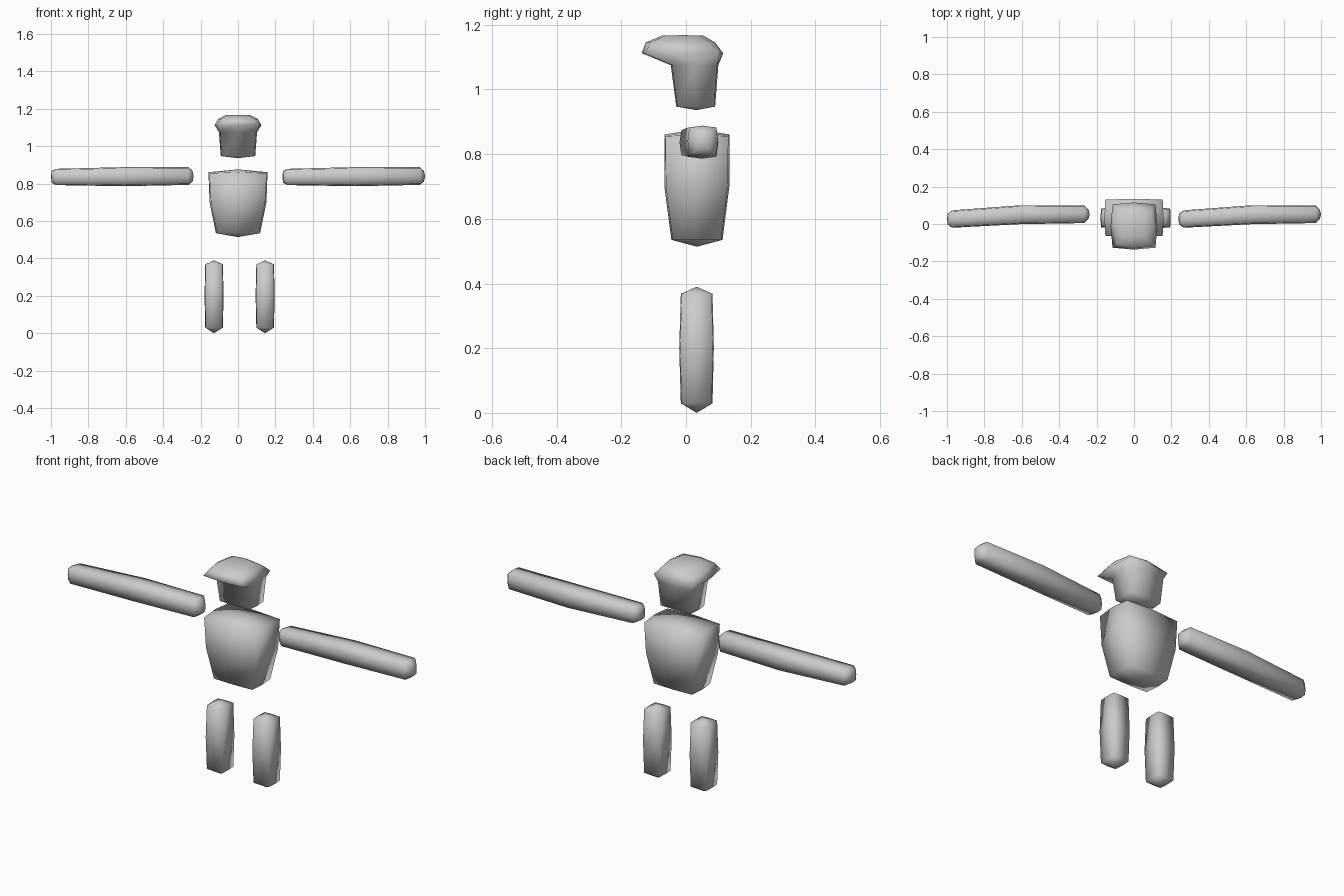
import bpy, bmesh
from mathutils import Matrix, Vector

if "Cube" in bpy.data.objects:
    bpy.data.objects.remove(bpy.data.objects["Cube"])

grey = bpy.data.materials.new("light grey")
grey.diffuse_color = (0.6, 0.6, 0.6, 1)
grey.use_nodes = True
grey.node_tree.nodes["Principled BSDF"].inputs["Base Color"].default_value = grey.diffuse_color

# Bulged square outline: corners alternate with edge midpoints
OUTLINE = [(-1, -1), (0, -1), (1, -1), (1, 0), (1, 1), (0, 1), (-1, 1), (-1, 0)]


def loft(name, rings, start, end, corner=0.95, turn=None, shift=(0, 0, 0)):
    """Skin rings (z, x0, x1, y0, y1[, corner, midpoint dz]); close with domed caps."""
    bm = bmesh.new()
    loops = []
    for z, x0, x1, y0, y1, *rest in rings:
        c = rest[0] if rest else corner
        dz = rest[1] if len(rest) > 1 else 0
        loop = []
        for u, v in OUTLINE:
            is_corner = u * v != 0
            k = c if is_corner else 1
            loop.append(bm.verts.new(((x0 + x1) / 2 + u * k * (x1 - x0) / 2,
                                      (y0 + y1) / 2 + v * k * (y1 - y0) / 2,
                                      z if is_corner else z + dz)))
        loops.append(loop)
    for a, b in zip(loops, loops[1:]):
        for i in range(8):
            j = (i + 1) % 8
            bm.faces.new((a[i], a[j], b[j], b[i]))
    # Four quads around a central point at each end
    for loop, tip in ((loops[0], start), (loops[-1], end)):
        t = bm.verts.new(tip)
        for i in (0, 2, 4, 6):
            bm.faces.new((t, loop[i - 1], loop[i], loop[(i + 1) % 8]))
    if turn:
        bmesh.ops.transform(bm, matrix=turn, verts=bm.verts)
    bmesh.ops.translate(bm, vec=Vector(shift), verts=bm.verts)
    bmesh.ops.recalc_face_normals(bm, faces=bm.faces)
    for f in bm.faces:
        f.smooth = True
    mesh = bpy.data.meshes.new(name)
    bm.to_mesh(mesh)
    bm.free()
    mesh.materials.append(grey)
    obj = bpy.data.objects.new(name, mesh)
    bpy.context.collection.objects.link(obj)
    return obj


# Legs: upright capsules, slightly thicker halfway up
for name, x in (("left_leg", -0.128), ("right_leg", 0.145)):
    loft(name, [(0.03, -0.047, 0.047, -0.016, 0.082),
                (0.20, -0.051, 0.051, -0.021, 0.086),
                (0.368, -0.047, 0.047, -0.016, 0.082)],
         (0, 0.033, 0.0), (0, 0.033, 0.39), shift=(x, 0, 0))

# Torso: tapers towards the hips
loft("torso", [(0.535, -0.118, 0.118, -0.045, 0.113),
               (0.70, -0.152, 0.152, -0.067, 0.134),
               (0.855, -0.158, 0.158, -0.067, 0.134, 0.97, 0.006)],
     (0, 0.034, 0.514), (0, 0.034, 0.876))

# Head: neck block, overhanging cap with a front peak, flattened crown
loft("head", [(0.947, -0.092, 0.092, -0.03, 0.09),
              (1.075, -0.102, 0.102, -0.047, 0.1),
              (1.112, -0.125, 0.125, -0.137, 0.115, 0.92),
              (1.145, -0.107, 0.107, -0.125, 0.09, 0.85),
              (1.166, -0.065, 0.065, -0.075, 0.055, 0.85)],
     (0, 0.032, 0.936), (0, -0.01, 1.168))

# Arms: lofted upwards, then laid along x (local z -> x, local x -> z)
lay = Matrix(((0, 0, 1, 0), (0, 1, 0, 0), (1, 0, 0, 0), (0, 0, 0, 1)))
for name, x in (("left_arm", -1.0), ("right_arm", 0.237)):
    loft(name, [(0.004, 0.805, 0.868, -0.002, 0.055),
                (0.027, 0.792, 0.879, -0.02, 0.073),
                (0.39, 0.786, 0.888, -0.001, 0.1),
                (0.735, 0.793, 0.888, 0.005, 0.099),
                (0.757, 0.81, 0.868, 0.028, 0.075)],
         (0.837, 0.026, 0.0), (0.839, 0.052, 0.763),
         corner=0.88, turn=lay, shift=(x, 0, 0))
